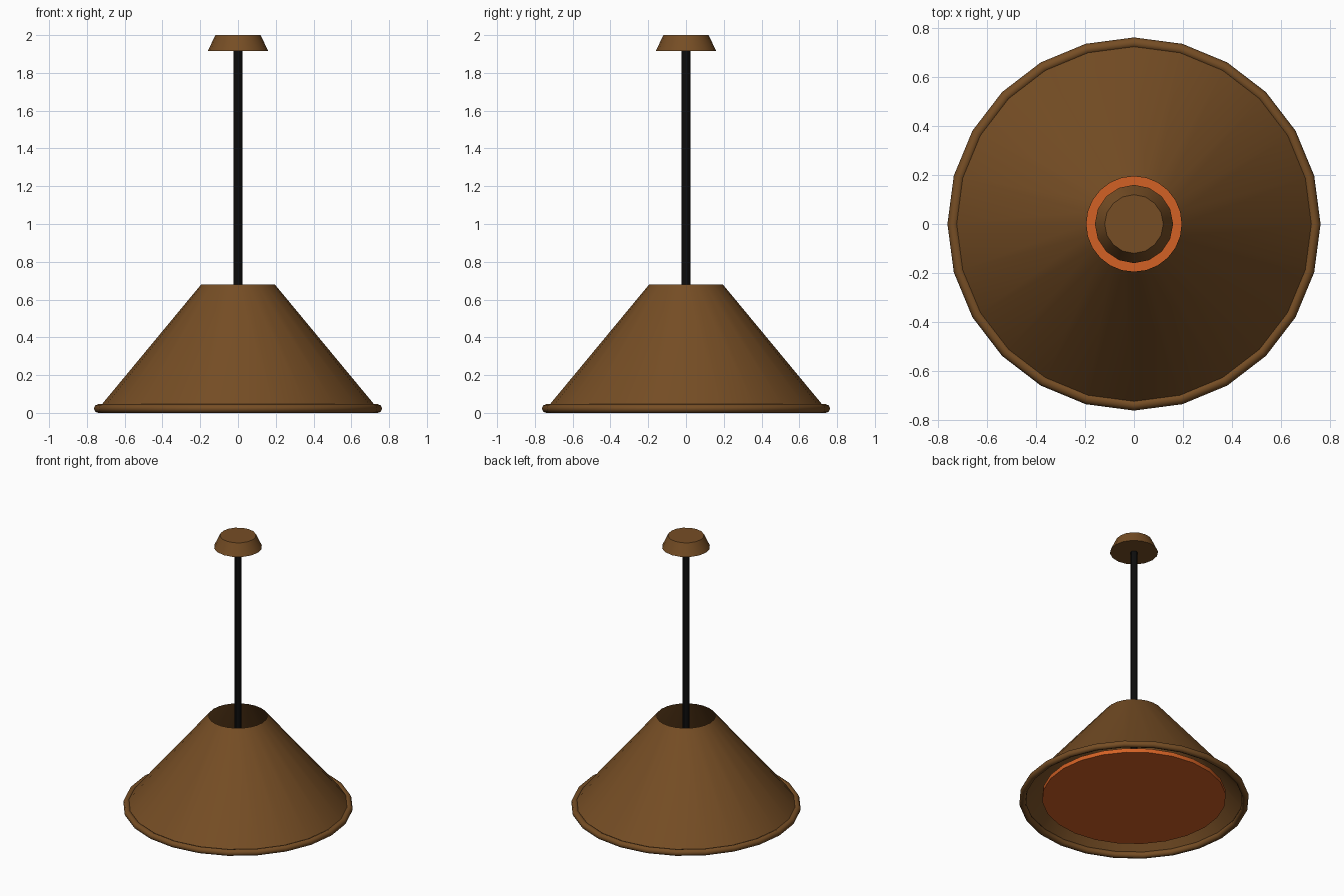
import bpy, math

if "Cube" in bpy.data.objects:
    bpy.data.objects.remove(bpy.data.objects["Cube"])

def material(name, rgb):
    m = bpy.data.materials.new(name)
    m.diffuse_color = (*rgb, 1)
    m.use_nodes = True
    m.node_tree.nodes["Principled BSDF"].inputs["Base Color"].default_value = m.diffuse_color
    return m

brown = material("bronze brown", (0.18, 0.075, 0.018))
black = material("black", (0.004, 0.004, 0.004))
orange = material("warm orange", (0.65, 0.12, 0.018))

def finish(name, mat, angle=30):
    o = bpy.context.object
    o.name = name
    o.data.materials.append(mat)
    bpy.ops.object.shade_smooth_by_angle(angle=math.radians(angle))
    return o

def frustum(name, mat, r1, r2, z1, z2, sides, cap='NGON'):
    bpy.ops.mesh.primitive_cone_add(vertices=sides, radius1=r1, radius2=r2, depth=z2 - z1,
                                    end_fill_type=cap, location=(0, 0, (z1 + z2) / 2))
    return finish(name, mat)

# Open conical shade with a rolled rim
frustum("shade", brown, 0.74, 0.195, 0.022, 0.68, 24, 'NOTHING')
bpy.ops.mesh.primitive_torus_add(major_segments=24, minor_segments=8, major_radius=0.74,
                                 minor_radius=0.023, location=(0, 0, 0.023))
finish("shade_rim", brown, 60)

# Glowing diffuser disc inside the shade
frustum("diffuser", orange, 0.61, 0.61, 0.035, 0.065, 24)

# Hanging rod and ceiling canopy
frustum("rod", black, 0.023, 0.023, 0.06, 1.93, 12)
frustum("canopy", brown, 0.16, 0.12, 1.915, 2.0, 16)
